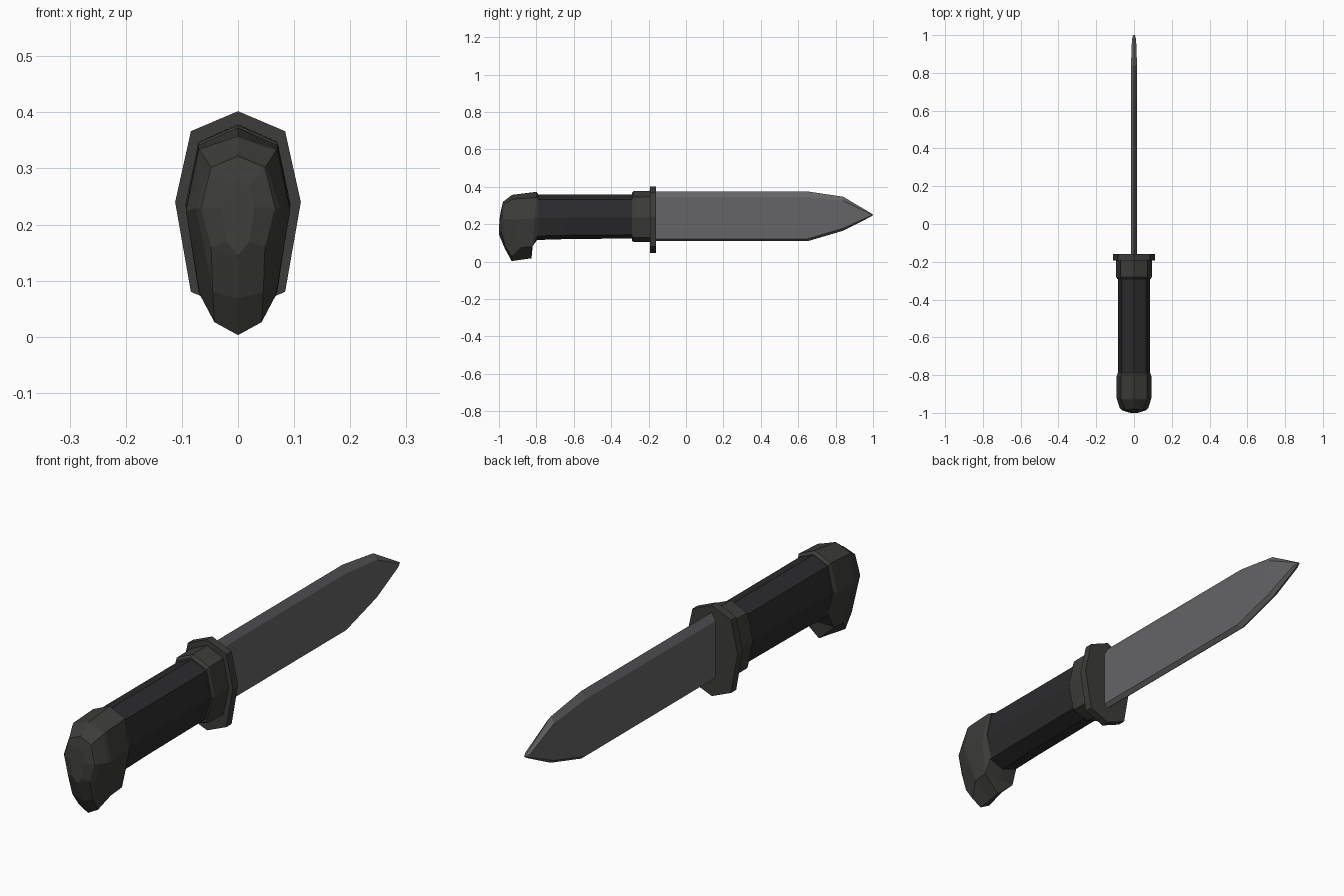
import bpy, bmesh


def material(name, r, g, b):
    m = bpy.data.materials.new(name)
    m.diffuse_color = (r, g, b, 1)
    return m


def loft(name, rings, mat):
    """Loft half rings of (x, y, z), listed top to bottom, mirrored over x = 0."""
    bm = bmesh.new()
    loops = []
    for half in rings:
        full = half + [(-x, y, z) for x, y, z in half[-2:0:-1]]
        loops.append([bm.verts.new(p) for p in full])
    n = len(loops[0])
    for a, b in zip(loops, loops[1:]):
        for i in range(n):
            j = (i + 1) % n
            bm.faces.new((a[i], a[j], b[j], b[i]))
    bm.faces.new(loops[0])
    bm.faces.new(loops[-1])
    bmesh.ops.recalc_face_normals(bm, faces=bm.faces)
    me = bpy.data.meshes.new(name)
    bm.to_mesh(me)
    bm.free()
    me.materials.append(mat)
    ob = bpy.data.objects.new(name, me)
    bpy.context.collection.objects.link(ob)
    return ob


def octagon(y, w, top, bottom, mid=0.235):
    """Half of the tall eight-sided handle section."""
    return [(0, y, top), (w * .75, y, top - (top - mid) * .22), (w, y, mid),
            (w * .75, y, bottom + (mid - bottom) * .18), (0, y, bottom)]


steel = material("steel", .13, .13, .135)
fitting = material("fitting", .045, .045, .042)
rubber = material("rubber", .024, .024, .026)

# Blade: flat sides with bevelled spine and edge
stations = [(-.18, .016, .375, .345, .122, .109),
            (.65, .016, .375, .345, .122, .109),
            (.84, .016, .347, .325, .178, .165),
            (.98, .011, .264, .258, .242, .236),
            (1.0, .004, .252, .251, .249, .248)]
loft("blade", [[(0, y, t), (w, y, ti), (w, y, bi), (0, y, b)]
               for y, w, t, ti, bi, b in stations], steel)

# Guard plate
loft("guard", [octagon(y, .112, .402, .045, .24) for y in (-.192, -.16)], fitting)

# Collar behind the guard
loft("collar", [octagon(-.29, .089, .368, .112), octagon(-.28, .094, .377, .105),
                octagon(-.185, .094, .379, .104)], fitting)

# Grip
loft("grip", [octagon(-.81, .084, .36, .115), octagon(-.65, .084, .36, .12),
              octagon(-.28, .084, .36, .124)], rubber)

# Pommel with its downward hook
loft("pommel", [
    octagon(-.79, .086, .362, .125),
    [(0, -.80, .373), (.07, -.80, .342), (.093, -.81, .23), (.07, -.82, .082), (0, -.822, .082)],
    [(0, -.80, .373), (.07, -.80, .342), (.093, -.82, .23), (.07, -.822, .08), (0, -.826, .018)],
    [(0, -.92, .358), (.07, -.92, .335), (.093, -.92, .225), (.068, -.88, .075), (.0, -.88, .01)],
    [(0, -.93, .357), (.068, -.93, .332), (.088, -.935, .225), (.042, -.93, .026), (0, -.932, .003)],
    [(0, -.97, .326), (.05, -.975, .305), (.075, -.975, .23), (.045, -.966, .08), (0, -.968, .068)],
    [(0, -.978, .322), (.048, -.982, .302), (.066, -.985, .23), (.048, -.988, .16), (0, -.998, .14)],
    [(0, -.988, .28), (.02, -.99, .27), (.03, -.997, .23), (.02, -1.0, .17), (0, -1.0, .145)],
], fitting)
